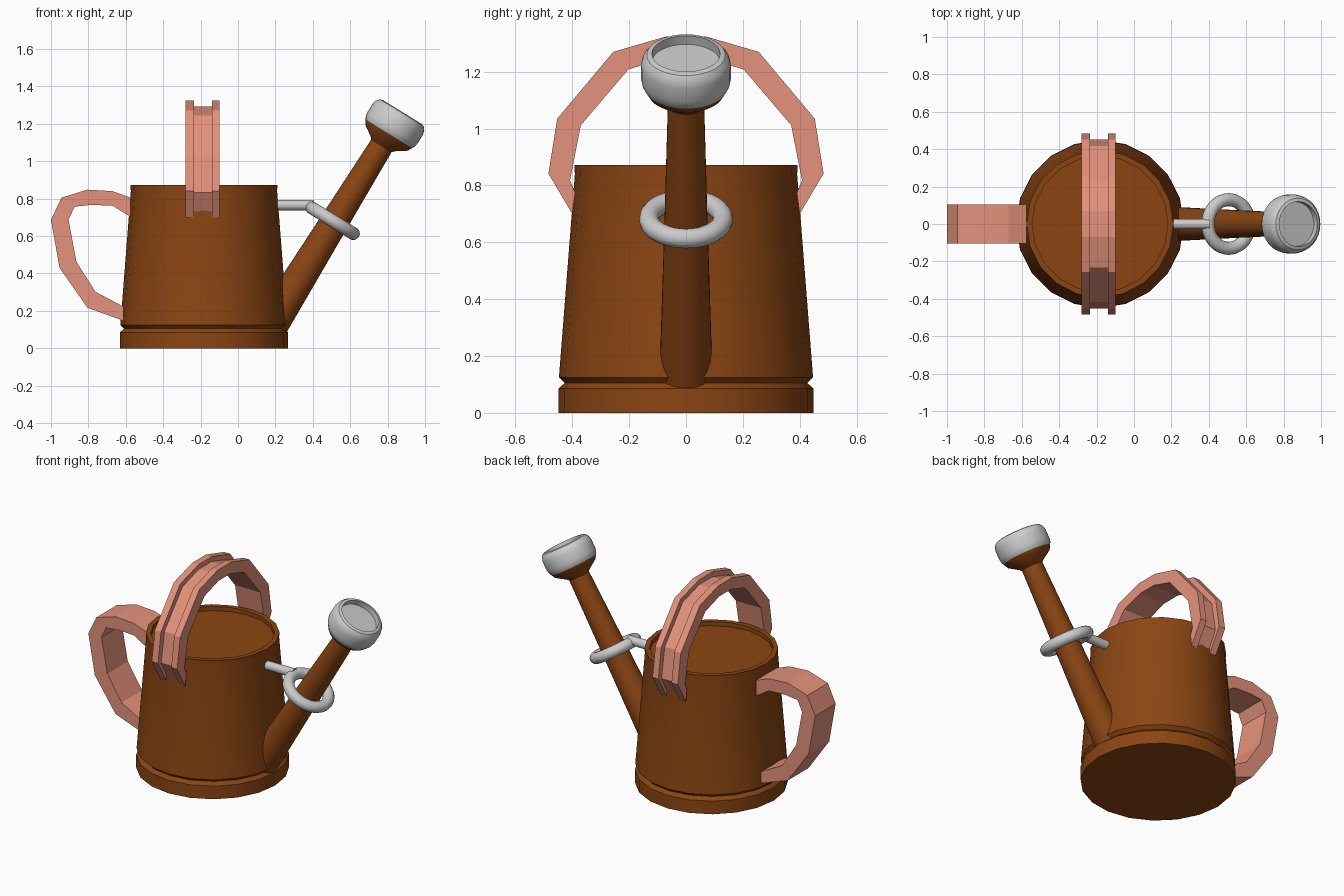
import bpy, math
from math import cos, sin, pi
from mathutils import Matrix, Vector

if "Cube" in bpy.data.objects:
    bpy.data.objects.remove(bpy.data.objects["Cube"])


def material(name, colour):
    m = bpy.data.materials.new(name)
    m.diffuse_color = colour
    m.use_nodes = True
    m.node_tree.nodes["Principled BSDF"].inputs["Base Color"].default_value = m.diffuse_color
    return m


brown = material("brown_paint", (0.258, 0.06, 0.0065, 1))
pink = material("salmon_paint", (0.78, 0.29, 0.20, 1))


def smooth(ob, angle):
    bpy.ops.object.select_all(action='DESELECT')
    ob.select_set(True)
    bpy.context.view_layer.objects.active = ob
    bpy.ops.object.shade_smooth_by_angle(angle=math.radians(angle))


def loft(name, rings, mat=None, place=Matrix()):
    """Join closed rings of points into a capped solid."""
    n = len(rings[0])
    verts = [p for r in rings for p in r]
    faces = [(i * n + j, i * n + (j + 1) % n, (i + 1) * n + (j + 1) % n, (i + 1) * n + j)
             for i in range(len(rings) - 1) for j in range(n)]
    faces += [tuple(reversed(range(n))), tuple(range(len(verts) - n, len(verts)))]
    me = bpy.data.meshes.new(name)
    me.from_pydata(verts, [], faces)
    import bmesh
    bm = bmesh.new()
    bm.from_mesh(me)
    bmesh.ops.recalc_face_normals(bm, faces=bm.faces)
    bm.to_mesh(me)
    bm.free()
    ob = bpy.data.objects.new(name, me)
    bpy.context.collection.objects.link(ob)
    ob.matrix_world = place
    if mat:
        me.materials.append(mat)
    return ob


def lathe(name, profile, sides, mat=None, place=Matrix()):
    """Turn (radius, height) pairs round the local z axis."""
    rings = [[(r * cos(2 * pi * k / sides), r * sin(2 * pi * k / sides), z)
              for k in range(sides)] for r, z in profile]
    ob = loft(name, rings, mat, place)
    smooth(ob, 30)
    return ob


# Can with grooved foot, tapered wall and shallow recessed top
lathe("can_body", [(0.449, 0), (0.449, 0.085), (0.427, 0.105), (0.447, 0.125),
                   (0.391, 0.84), (0.393, 0.872), (0.363, 0.872), (0.363, 0.845)],
      20, brown, Matrix.Translation((-0.182, 0, 0)))

# Spout and its flared neck share one tilted axis with the rose
tilt = Matrix.Rotation(math.atan2(0.525, 0.85), 4, 'Y')
axis = Matrix.Translation((0.767, 0, 1.083)) @ tilt
lathe("spout", [(0.093, -1.12), (0.09, -1.0), (0.075, -0.45), (0.064, 0),
                (0.076, 0.012), (0.132, 0.05), (0.146, 0.075)], 32, brown, axis)
lathe("rose", [(0.146, 0.075), (0.154, 0.09), (0.158, 0.11), (0.158, 0.165),
               (0.152, 0.19), (0.138, 0.207), (0.12, 0.212), (0.12, 0.177)],
      32, None, axis)

# Support ring round the spout and its strut
bpy.ops.mesh.primitive_torus_add(major_radius=0.13, minor_radius=0.035,
                                 major_segments=40, minor_segments=14)
ring = bpy.context.object
ring.name = "spout_ring"
ring.matrix_world = Matrix.Translation((0.506, 0, 0.682)) @ tilt
smooth(ring, 40)
lathe("ring_strut", [(0.028, 0), (0.028, 0.2)], 20, None,
      Matrix.Translation((0.205, 0, 0.765)) @ Matrix.Rotation(pi / 2, 4, 'Y'))

# Side handle: paired outer and inner (x, z) points, swept as a flat strap
outer = [(-.575, .805), (-.67, .84), (-.805, .848), (-.944, .805),
         (-1.0, .687), (-.954, .43), (-.805, .217), (-.612, .147)]
inner = [(-.575, .703), (-.67, .762), (-.783, .767), (-.874, .757),
         (-.906, .687), (-.864, .463), (-.762, .302), (-.612, .222)]
loft("side_handle", [[(o[0], -.105, o[1]), (o[0], .105, o[1]),
                      (i[0], .105, i[1]), (i[0], -.105, i[1])]
                     for o, i in zip(outer, inner)], pink)


# Top handle: half arch in (y, z), mirrored, with a channel along the outside
def mirrored(half):
    return half + [(-y, z) for y, z in reversed(half)]


arch_out = mirrored([(.40, .70), (.484, .842), (.453, 1.035), (.256, 1.270), (.07, 1.324)])
arch_in = mirrored([(.39, .775), (.408, .818), (.37, 1.012), (.203, 1.208), (.06, 1.252)])
section = [(-.28, 0), (-.235, 0), (-.235, .43), (-.14, .43),
           (-.14, 0), (-.098, 0), (-.098, 1), (-.28, 1)]
loft("top_handle", [[(x, *Vector(o).lerp(Vector(i), t)) for x, t in section]
                    for o, i in zip(arch_out, arch_in)], pink)
